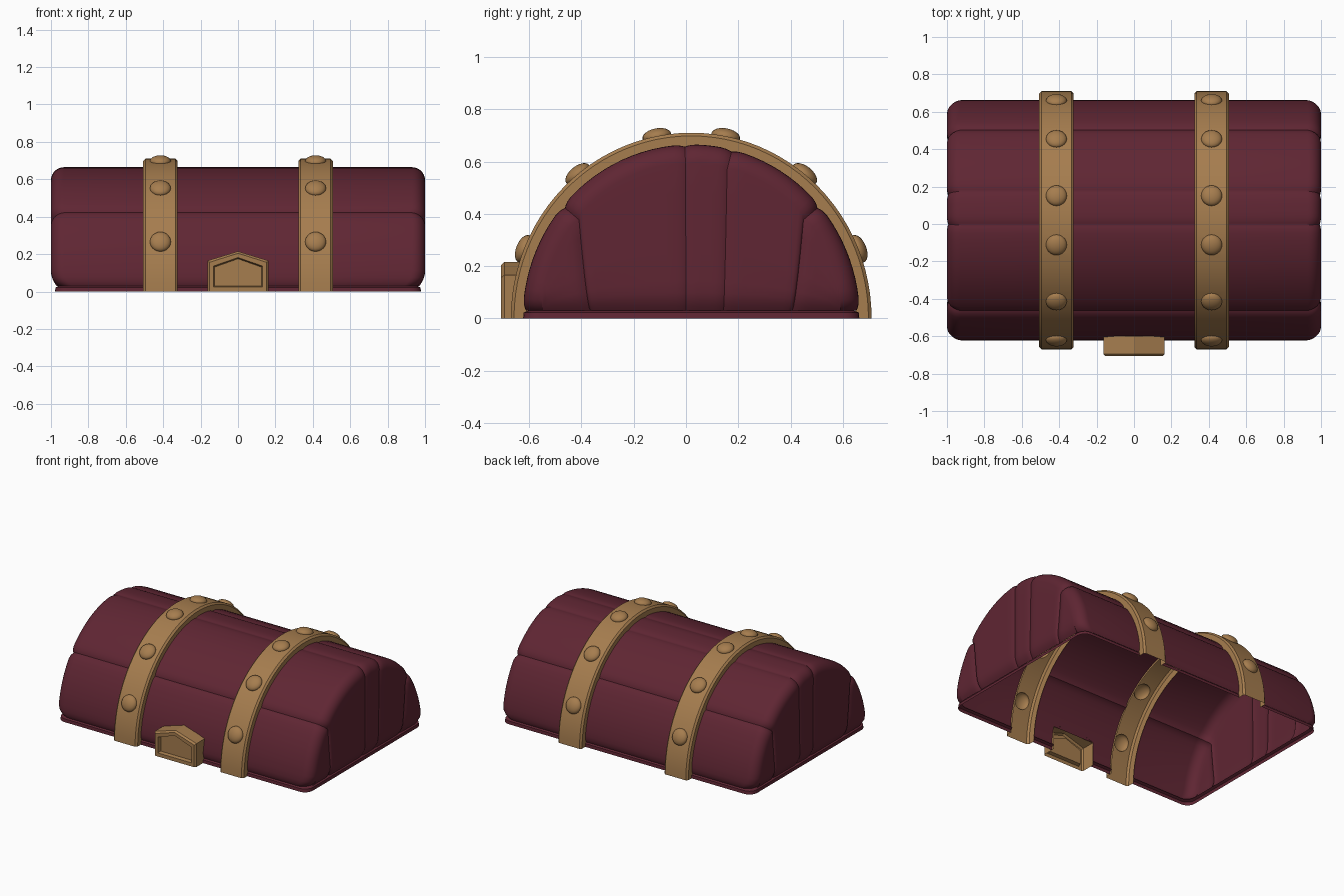
import bpy, bmesh
from math import sin, cos, pi, radians
from mathutils import Matrix, Vector

if "Cube" in bpy.data.objects:
    bpy.data.objects.remove(bpy.data.objects["Cube"])


def material(name, rgb):
    m = bpy.data.materials.new(name)
    m.use_nodes = True
    m.diffuse_color = (*rgb, 1)
    bsdf = m.node_tree.nodes["Principled BSDF"]
    bsdf.inputs["Base Color"].default_value = (*rgb, 1)
    bsdf.inputs["Roughness"].default_value = 0.7
    return m


MAROON = material("maroon_wood", (0.115, 0.019, 0.033))
BRASS = material("brass", (0.38, 0.205, 0.077))

CY = 0.02                       # centre of the vault along y
RY, RZ = 0.645, 0.665           # vault radii
BASE = 0.03                     # height where the planks meet the rim
STRAP_X, STRAP_HALF = 0.415, 0.0925
LOCK_HALF, LOCK_EAVE, LOCK_TOP = 0.163, 0.165, 0.215
ROUND = 0.07                    # rounding of the lid ends


def make_object(name, bm, mat, smooth=True):
    bmesh.ops.remove_doubles(bm, verts=bm.verts, dist=0.0003)
    bmesh.ops.recalc_face_normals(bm, faces=bm.faces)
    me = bpy.data.meshes.new(name)
    bm.to_mesh(me)
    bm.free()
    me.materials.append(mat)
    ob = bpy.data.objects.new(name, me)
    bpy.context.collection.objects.link(ob)
    if smooth:
        smooth_by_angle(ob)
    return ob


def smooth_by_angle(ob):
    bpy.ops.object.select_all(action='DESELECT')
    ob.select_set(True)
    bpy.context.view_layer.objects.active = ob
    bpy.ops.object.shade_smooth_by_angle(angle=radians(35))


def skin(bm, rows, keep=lambda c: True):
    """Join rows of points with quads, leaving out faces that keep() rejects."""
    vs = [[bm.verts.new(p) for p in row] for row in rows]
    for a, b in zip(vs, vs[1:]):
        for i in range(len(a) - 1):
            quad = (a[i], a[i + 1], b[i + 1], b[i])
            if keep(sum((v.co for v in quad), Vector()) / 4):
                bm.faces.new(quad)


def uncovered(c):
    """True where no strap or lock replaces the wood."""
    under_strap = abs(abs(c.x) - STRAP_X) < STRAP_HALF
    under_lock = abs(c.x) < LOCK_HALF and c.y < -0.4 and c.z < LOCK_EAVE
    return not (under_strap or under_lock)


# Plank layout around the vault: seam angles and angle samples between them
seams = [2.6, 40.3, 76, 92.2, 139.7, 177.4]
angles = {165.6}
for a, b in zip(seams, seams[1:]):
    angles.update([a, b, a + 0.8, b - 0.8, a + 2, b - 2, a + 4, b - 4])
    n = int((b - a) / 4)
    angles.update(a + 4 + (b - a - 8) * k / n for k in range(n))
angles = sorted(angles)


def groove(deg):
    s = min(seams, key=lambda s: abs(s - deg))
    depth = 0.65 if 70 < s < 100 else 1
    return depth * max(0, 1 - abs(s - deg) / 4) ** 2


def end_x(x, z, w):
    """Pull the end faces in at the seams and toward the rim."""
    if abs(x) < 0.92:
        return x
    tuck = max(0, 1 - (z - BASE) / 0.08) ** 2
    pull = 0.012 * w + 0.03 * tuck
    return x - pull if x > 0 else x + pull


def vault_point(x, inset, deg):
    w = groove(deg)
    t = radians(deg)
    d = inset + 0.012 * w
    y, z = CY + (RY - d) * cos(t), max(BASE, (RZ - d) * sin(t))
    return Vector((end_x(x, z, w), y, z))


# Planked vault
half = [(LOCK_HALF, 0)]
half += [(STRAP_X + s * STRAP_HALF, 0) for s in (-1, 1)]
for k in range(8):
    t = k / 7 * pi / 2
    half.append((1 - ROUND + ROUND * sin(t), ROUND * (1 - cos(t))))
stations = [(-x, d) for x, d in reversed(half)] + half
bm = bmesh.new()
skin(bm, [[vault_point(x, d, a) for a in angles] for x, d in stations], uncovered)

# Planked end faces, with seams that lean inward at the base
edge = RY - ROUND
for side in (-1, 1):
    columns = []
    for a in angles:
        top = vault_point(side, ROUND, a)
        rel = top.y - CY
        u = abs(rel)
        foot = 0.9 * u if u < 0.43 else 0.387 + (u - 0.43) / (edge - 0.43) * (edge - 0.387)
        foot = CY + (foot if rel > 0 else -foot)
        col = []
        for f in (0, 0.03, 0.07, 0.12, 0.2, 0.4, 0.6, 0.8, 1):
            z = BASE + (top.z - BASE) * f
            bow = f ** 0.7
            col.append((end_x(side, z, groove(a)), foot + (top.y - foot) * bow, z))
        columns.append(col)
    skin(bm, columns)
make_object("lid_planks", bm, MAROON)

# Thin rim under the planks, rounded at the corners
bm = bmesh.new()


def rim_loop(grow, z):
    hx, hy, r = 0.97 + grow, 0.635 + grow, 0.06
    stops = [LOCK_HALF, STRAP_X - STRAP_HALF, STRAP_X + STRAP_HALF]
    stops = [-s for s in reversed(stops)] + stops
    pts = []
    for q, (sx, sy) in enumerate([(1, 1), (-1, 1), (-1, -1), (1, -1)]):
        for k in range(6):
            t = (q + k / 5) * pi / 2
            pts.append((sx * (hx - r) + r * cos(t), CY + sy * (hy - r) + r * sin(t), z))
        if q in (0, 2):
            line = reversed(stops) if q == 0 else stops
            pts += [(x, CY + sy * hy, z) for x in line]
    return pts + pts[:1]


skin(bm, [rim_loop(0.008, 0), rim_loop(0.006, 0.022), rim_loop(-0.012, BASE)], uncovered)
make_object("lid_rim", bm, MAROON)


# Curved straps with domed rivets
def strap(name, cx):
    oy, oz, iy, iz, w, c = 0.69, 0.71, 0.63, 0.65, STRAP_HALF, 0.012
    section = [(-w, 1), (-w, c / 0.06), (-w + c, 0), (w - c, 0), (w, c / 0.06), (w, 1)]
    bm = bmesh.new()
    rings = []
    for k in range(49):
        t = pi * k / 48
        rings.append([bm.verts.new((cx + x, CY + (oy + (iy - oy) * d) * cos(t),
                                    (oz + (iz - oz) * d) * sin(t))) for x, d in section])
    n = len(section)
    for a, b in zip(rings, rings[1:]):
        for i in range(n):
            j = (i + 1) % n
            bm.faces.new((a[i], a[j], b[j], b[i]))
    bm.faces.new(rings[0])
    bm.faces.new(rings[-1])
    ob = make_object(name, bm, BRASS, False)

    bm = bmesh.new()
    for deg in (22, 51, 79, 101, 129, 158):
        t = radians(deg)
        place = Matrix.Translation((cx, CY + oy * cos(t), oz * sin(t)))
        turn = Matrix.Rotation(t - pi / 2, 4, 'X')
        dome = Matrix.Diagonal((0.056, 0.056, 0.03, 1))
        bmesh.ops.create_uvsphere(bm, u_segments=20, v_segments=12, radius=1,
                                  matrix=place @ turn @ dome)
    rivets = make_object("rivet_helper", bm, BRASS, False)
    rivets.hide_render = True
    mod = ob.modifiers.new("rivets", 'BOOLEAN')
    mod.operation, mod.solver, mod.object = 'UNION', 'EXACT', rivets
    bpy.context.view_layer.objects.active = ob
    bpy.ops.object.modifier_apply(modifier=mod.name)
    bpy.data.objects.remove(rivets)

    # Open the strap on its hidden inner side and feet
    bm = bmesh.new()
    bm.from_mesh(ob.data)
    hidden = [f for f in bm.faces if f.calc_center_median().z < 0.001 or all(
        ((v.co.y - CY) / iy) ** 2 + (v.co.z / iz) ** 2 < 1.02 for v in f.verts)]
    bmesh.ops.delete(bm, geom=hidden, context='FACES')
    bm.to_mesh(ob.data)
    bm.free()
    smooth_by_angle(ob)


strap("right_strap", -STRAP_X)
strap("left_strap", STRAP_X)


# Gabled lock plate with a recessed face
def gable(inset, y, foot):
    h = LOCK_HALF - inset
    eave, top = LOCK_EAVE - inset * 0.9, LOCK_TOP - inset * 1.05
    pts = [(-h, y, foot), (-h, y, eave), (0, y, top), (h, y, eave), (h, y, foot)]
    return pts + pts[:1]


bm = bmesh.new()
rows = [gable(0, -0.6, 0), gable(0, -0.695, 0), gable(0.01, -0.707, 0),
        gable(0.032, -0.707, 0.025), gable(0.038, -0.682, 0.03)]
skin(bm, rows, lambda c: c.z > 0.001)
bm.faces.new([bm.verts.new(p) for p in rows[-1][:-1]])
make_object("lock_plate", bm, BRASS, False)
